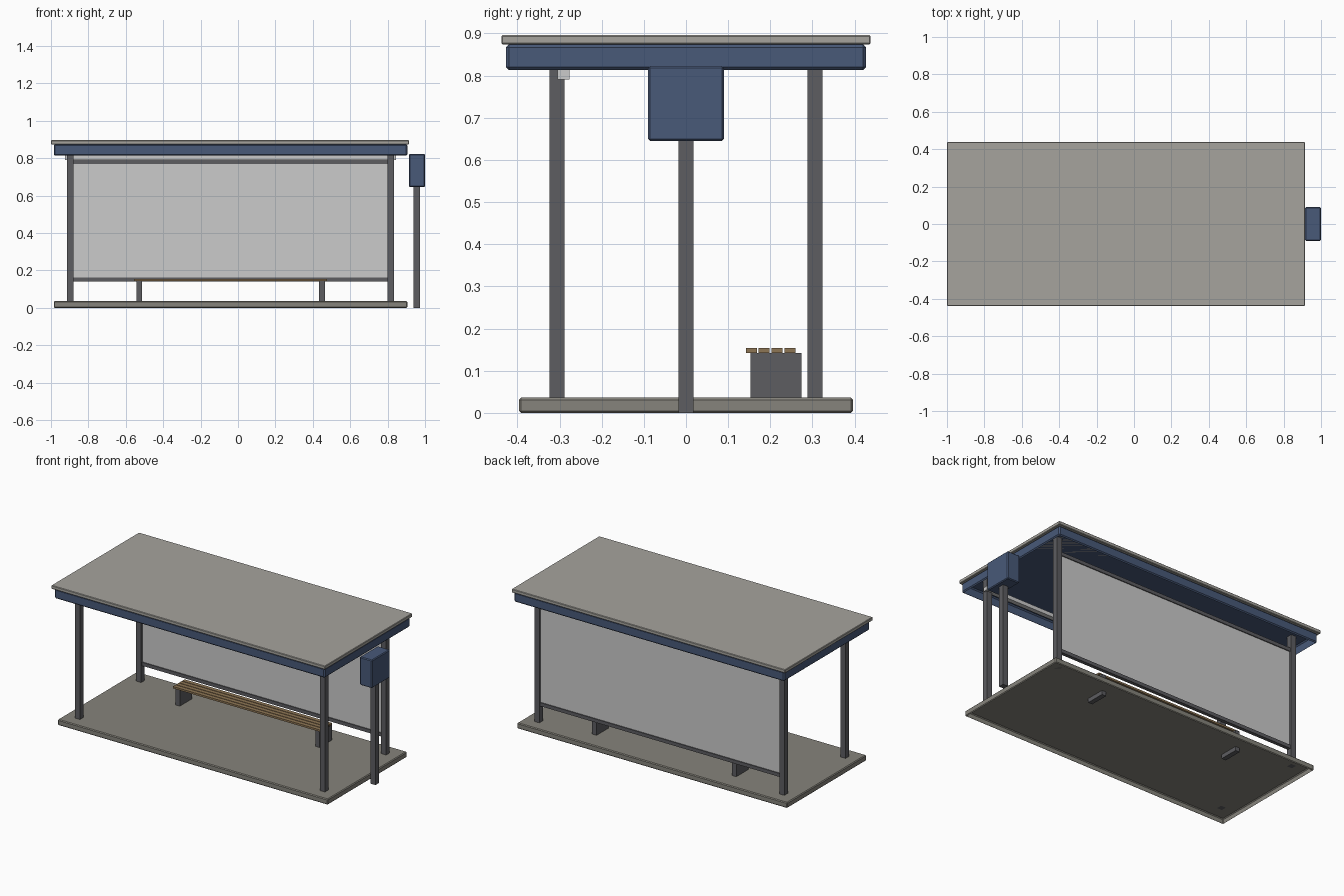
import bpy, bmesh

if "Cube" in bpy.data.objects:
    bpy.data.objects.remove(bpy.data.objects["Cube"])


def material(name, rgb):
    m = bpy.data.materials.new(name)
    m.diffuse_color = (*rgb, 1)
    m.use_nodes = True
    m.node_tree.nodes["Principled BSDF"].inputs["Base Color"].default_value = m.diffuse_color
    return m


CONCRETE = material("concrete", (0.24, 0.23, 0.20))
ROOF = material("roof_sheet", (0.38, 0.37, 0.34))
BLUE = material("blue_paint", (0.065, 0.10, 0.19))
METAL = material("dark_metal", (0.11, 0.11, 0.12))
WOOD = material("wood", (0.27, 0.18, 0.09))


def box(name, x, y, z, mat=None, bevel=0, open_bottom=False):
    """Box from (min, max) ranges, optionally chamfered and open below."""
    bm = bmesh.new()
    bmesh.ops.create_cube(bm, size=1)
    for v in bm.verts:
        v.co = [r[0] if c < 0 else r[1] for c, r in zip(v.co, (x, y, z))]
    if bevel:
        bmesh.ops.bevel(bm, geom=bm.edges[:], offset=bevel, segments=1,
                        affect='EDGES', profile=0.5)
    if open_bottom:
        bm.normal_update()
        low = [f for f in bm.faces if f.normal.z < -0.99]
        bmesh.ops.delete(bm, geom=low, context='FACES')
    me = bpy.data.meshes.new(name)
    bm.to_mesh(me)
    bm.free()
    ob = bpy.data.objects.new(name, me)
    bpy.context.collection.objects.link(ob)
    if mat:
        me.materials.append(mat)
    return ob


def around(c, size):
    return (c - size / 2, c + size / 2)


CX = -0.04          # centre of the shelter, the sign stands to its right
POST_X, POST_Y, POST_W = 0.857, 0.306, 0.035

# Floor slab and roof
box("floor_slab", around(CX, 1.89), (-0.396, 0.396), (0, 0.036), CONCRETE, 0.005, True)
box("roof_fascia", around(CX, 1.89), (-0.427, 0.427), (0.813, 0.874), BLUE, 0.007, True)
box("roof_sheet", (-1.0, 0.914), (-0.438, 0.438), (0.874, 0.896), ROOF, 0.003)

# Corner posts
for side, sx in (("left", -1), ("right", 1)):
    for end, sy in (("front", -1), ("back", 1)):
        box(f"{end}_{side}_post", around(CX + sx * POST_X, POST_W),
            around(sy * POST_Y, POST_W), (0.036, 0.874), METAL)

# Back panel with rails
inner = around(CX, 2 * POST_X - POST_W)
box("back_panel", inner, around(POST_Y, 0.01), (0.15, 0.78))
box("bottom_rail", inner, around(POST_Y, 0.022), (0.14, 0.162), METAL)
box("top_rail", inner, around(POST_Y, 0.022), (0.768, 0.79), METAL)

# Light strip under the front edge of the roof
box("light_strip", around(CX, 1.77), (-0.305, -0.276), (0.791, 0.815))

# Bench
for side, sx in (("left", -1), ("right", 1)):
    box(f"bench_{side}_support", around(CX + sx * 0.489, 0.03),
        (0.153, 0.274), (0.01, 0.142), METAL)
for i in range(4):
    box(f"bench_slat_{i + 1}", around(CX, 1.03), around(0.155 + i * 0.0305, 0.026),
        (0.142, 0.154), WOOD)

# Stop sign on its pole
box("sign_pole", around(0.956, 0.035), around(0, 0.035), (0, 0.822), METAL)
box("sign_box", (0.914, 1.0), (-0.09, 0.09), (0.645, 0.823), BLUE, 0.005)
